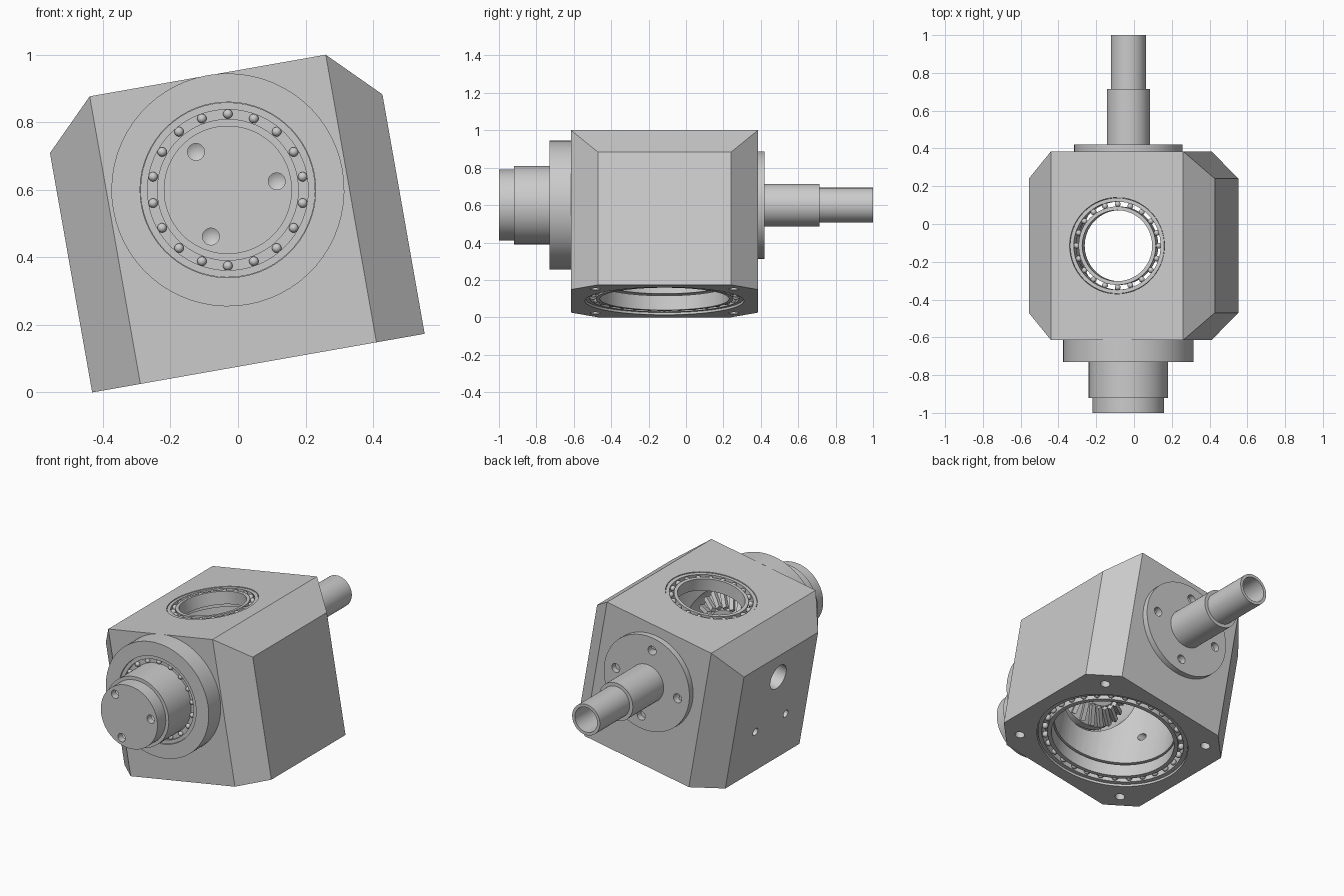
import bpy, bmesh
from math import radians, cos, sin, pi
from mathutils import Matrix, Vector

cube = bpy.data.objects.get("Cube")
if cube:
    bpy.data.objects.remove(cube, do_unlink=True)

metal = bpy.data.materials.new("grey_metal")
metal.use_nodes = True
GREY = (0.6, 0.6, 0.6, 1)
metal.diffuse_color = GREY
metal.node_tree.nodes["Principled BSDF"].inputs["Base Color"].default_value = GREY

# Parts are built around the shaft axis, then tilted into place together
PLACE = Matrix.Translation((-0.03, 0, 0.6)) @ Matrix.Rotation(radians(-10), 4, 'Y')
ALONG_Y = Matrix.Rotation(radians(-90), 4, 'X')
ALONG_X = Matrix.Rotation(radians(90), 4, 'Y')
MID_Y = -0.115
UPRIGHT = Matrix.Translation((0, MID_Y, 0))
BOTTOM, TOP = -0.521, 0.344
parts = []


def to_object(name, bm, matrix=Matrix(), keep=True):
    bmesh.ops.transform(bm, matrix=matrix, verts=bm.verts)
    bmesh.ops.recalc_face_normals(bm, faces=bm.faces)
    mesh = bpy.data.meshes.new(name)
    bm.to_mesh(mesh)
    bm.free()
    mesh.materials.append(metal)
    obj = bpy.data.objects.new(name, mesh)
    bpy.context.collection.objects.link(obj)
    if keep:
        parts.append(obj)
    return obj


def lathe(name, profile, matrix, closed=False, steps=64, keep=True):
    """Spin (radius, height) points round the local z axis."""
    bm = bmesh.new()
    verts = [bm.verts.new((r, 0, h)) for r, h in profile]
    edges = [bm.edges.new(pair) for pair in zip(verts, verts[1:])]
    if closed:
        edges.append(bm.edges.new((verts[-1], verts[0])))
    bmesh.ops.spin(bm, geom=verts + edges, cent=(0, 0, 0), axis=(0, 0, 1),
                   angle=2 * pi, steps=steps, use_duplicate=False)
    bmesh.ops.remove_doubles(bm, verts=bm.verts, dist=1e-5)
    return to_object(name, bm, matrix, keep)


def ring(name, r1, r2, h1, h2, matrix):
    return lathe(name, [(r1, h1), (r2, h1), (r2, h2), (r1, h2)], matrix, closed=True)


def drill(target, r, h1, h2, matrix, tip=0.0, steps=64):
    """Cut a round hole, with a conical end at h2 when tip is given."""
    cutter = lathe("cutter", [(0, h1), (r, h1), (r, h2), (0, h2 + tip)], matrix,
                   steps=steps, keep=False)
    cutter.hide_render = True
    mod = target.modifiers.new("hole", 'BOOLEAN')
    mod.operation = 'DIFFERENCE'
    mod.solver = 'EXACT'
    mod.object = cutter
    bpy.context.view_layer.objects.active = target
    bpy.ops.object.modifier_apply(modifier=mod.name)
    bpy.data.objects.remove(cutter, do_unlink=True)


def bearing(name, r1, r2, h1, h2, matrix, count):
    """Two races with a circle of balls between them."""
    race = (r2 - r1) * 0.3
    mid, ball = (r1 + r2) / 2, (r2 - r1) * 0.24
    ring(name + "_inner_race", r1, r1 + race, h1, h2, matrix)
    ring(name + "_outer_race", r2 - race, r2, h1, h2, matrix)
    bm = bmesh.new()
    outer = h1 if abs(h1) > abs(h2) else h2
    inward = 1 if outer < 0 else -1
    for i in range(count):
        a = 2 * pi * i / count
        spot = Vector((mid * cos(a), mid * sin(a), outer + inward * ball))
        bmesh.ops.create_uvsphere(bm, u_segments=16, v_segments=10, radius=ball,
                                  matrix=Matrix.Translation(spot))
    to_object(name + "_balls", bm, matrix)


# Housing: chamfered octagonal block, its two upper sides sliced off
bm = bmesh.new()
bmesh.ops.create_cube(bm, size=1, matrix=Matrix.Translation((0, MID_Y, (TOP + BOTTOM) / 2))
                      @ Matrix.Diagonal((1, 1, TOP - BOTTOM, 1)))
CUT = 0.145
slices = [(Vector((sx * (0.5 - CUT / 2), MID_Y + sy * (0.5 - CUT / 2), 0)), Vector((sx, sy, 0)))
          for sx in (-1, 1) for sy in (-1, 1)]
slices += [(Vector((sx * (0.5 - CUT / 2), 0, TOP - CUT / 2)), Vector((sx, 0, 1))) for sx in (-1, 1)]
for point, normal in slices:
    bmesh.ops.bisect_plane(bm, geom=bm.verts[:] + bm.edges[:] + bm.faces[:],
                           plane_co=point, plane_no=normal, clear_outer=True)
    bmesh.ops.holes_fill(bm, edges=[e for e in bm.edges if e.is_boundary], sides=0)
housing = to_object("housing", bm)

# Housing bores: cavity, bearing seats, shaft openings
drill(housing, 0.34, BOTTOM - 0.1, 0.225, UPRIGHT)
drill(housing, 0.425, BOTTOM - 0.2, BOTTOM + 0.1, UPRIGHT)
drill(housing, 0.255, 0.1, TOP + 0.1, UPRIGHT)
drill(housing, 0.262, -0.7, -0.25, ALONG_Y)
drill(housing, 0.2, 0.1, 0.5, ALONG_Y)

# Bolt holes under the corners
for sx in (-1, 1):
    for sy in (-1, 1):
        drill(housing, 0.027, BOTTOM - 0.1, BOTTOM + 0.12,
              Matrix.Translation((sx * 0.37, MID_Y + sy * 0.37, 0)), 0.015, 24)

# Ports in the right side
for r, y, z in ((0.075, -0.125, 0.05), (0.023, 0.02, -0.245), (0.023, -0.27, -0.245)):
    drill(housing, r, -0.6, -0.2, Matrix.Translation((0, y, z)) @ ALONG_X, steps=32)

# Upper and lower bearings
bearing("top_bearing", 0.188, 0.253, TOP - 0.08, TOP - 0.004, UPRIGHT, 20)
bearing("bottom_bearing", 0.345, 0.422, BOTTOM + 0.012, BOTTOM + 0.09, UPRIGHT, 30)

# Front collar with its bearing
ring("front_collar", 0.26, 0.345, -0.73, -0.612, ALONG_Y)
ring("front_outer_race", 0.238, 0.259, -0.722, -0.63, ALONG_Y)
bm = bmesh.new()
for i in range(18):
    a = 2 * pi * i / 18
    bmesh.ops.create_uvsphere(bm, u_segments=16, v_segments=10, radius=0.014, matrix=
                              Matrix.Translation((0.225 * cos(a), 0.225 * sin(a), -0.712)))
to_object("front_bearing_balls", bm, ALONG_Y)
ring("front_bearing_cage", 0.208, 0.24, -0.705, -0.64, ALONG_Y)

# Front shaft with a stepped end and three drilled holes
front_shaft = lathe("front_shaft", [(0, -1), (0.19, -1), (0.19, -0.92), (0.21, -0.92),
                                    (0.21, -0.46), (0, -0.46)], ALONG_Y)
for i in range(3):
    a = 2 * pi * i / 3
    drill(front_shaft, 0.025, -1.1, -0.96, Matrix.Translation((0.147 * cos(a), 0, 0.147 * sin(a)))
          @ ALONG_Y, 0.015, 24)

# Bevel gear with slanted teeth inside the cavity
lathe("bevel_gear", [(0, -0.48), (0.235, -0.48), (0.235, -0.44), (0.14, -0.36), (0, -0.36)], ALONG_Y)
bm = bmesh.new()
for i in range(22):
    tooth = (Matrix.Rotation(2 * pi * i / 22, 4, 'Z') @ Matrix.Translation((0.19, 0, -0.395))
             @ Matrix.Rotation(radians(40), 4, 'Y') @ Matrix.Rotation(radians(25), 4, 'Z')
             @ Matrix.Diagonal((0.12, 0.025, 0.035, 1)))
    bmesh.ops.create_cube(bm, size=1, matrix=tooth)
to_object("gear_teeth", bm, ALONG_Y)

# Rear flange with four bolt holes
rear_flange = lathe("rear_flange", [(0, 0.25), (0.198, 0.25), (0.198, 0.383), (0.287, 0.383),
                                    (0.287, 0.42), (0, 0.42)], ALONG_Y)
for i in range(4):
    a = pi / 2 * i
    drill(rear_flange, 0.027, 0.32, 0.5, Matrix.Translation((0.21 * cos(a), 0, 0.21 * sin(a)))
          @ ALONG_Y, steps=24)

# Hollow stepped rear shaft
lathe("rear_shaft", [(0, 0.4), (0.114, 0.4), (0.114, 0.715), (0.093, 0.715), (0.093, 1),
                     (0.075, 1), (0.075, 0.7), (0, 0.68)], ALONG_Y)

# Tilt everything and shade smooth with sharp edges kept
for obj in parts:
    obj.data.transform(PLACE)
    obj.data.shade_smooth()
    obj.data.set_sharp_from_angle(angle=radians(30))
